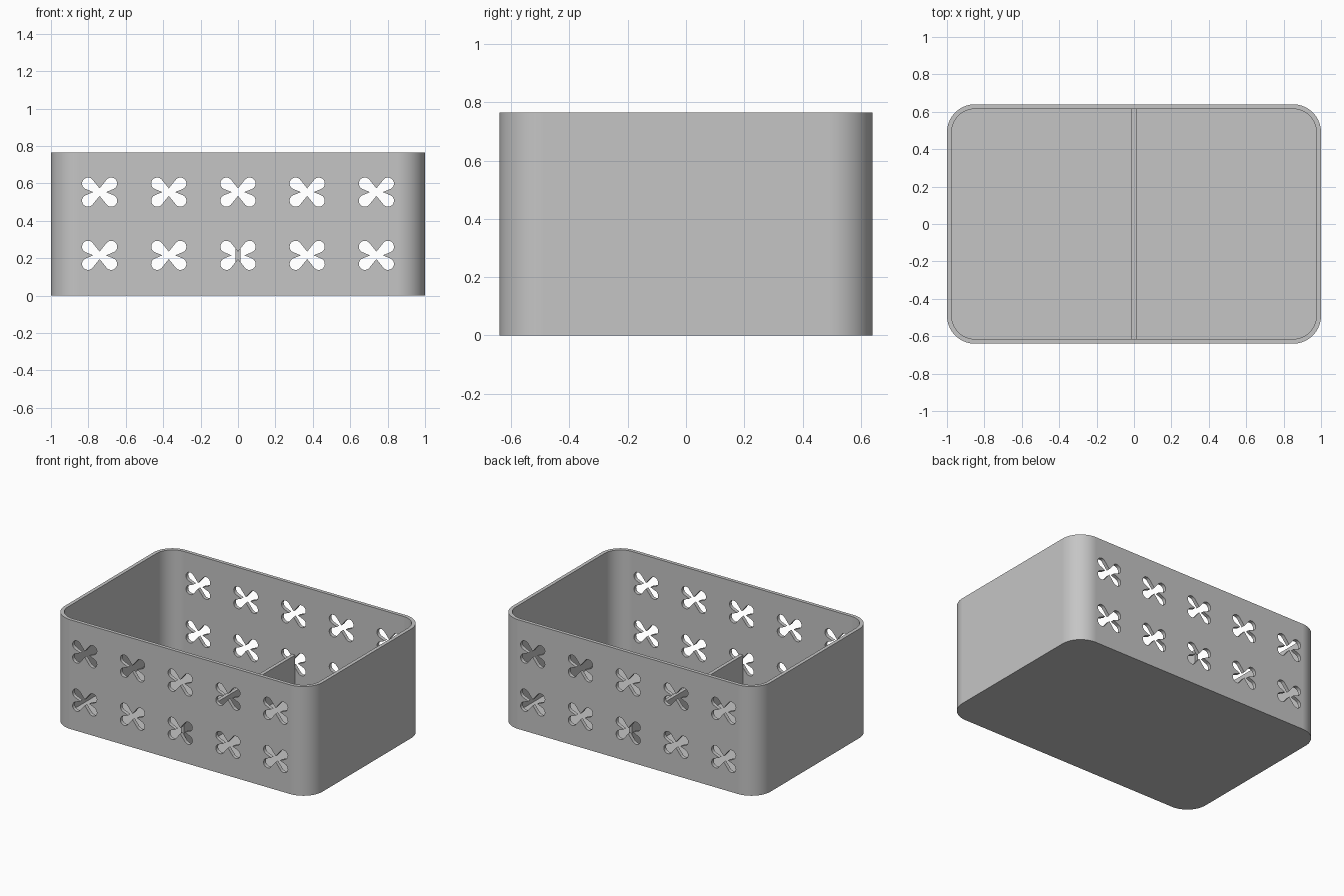
import bpy, bmesh
from math import sin, cos, pi, atan2, radians

default = bpy.data.objects.get("Cube")
if default:
    bpy.data.objects.remove(default)

LENGTH, DEPTH, HEIGHT = 2.0, 1.28, 0.765
WALL, RADIUS = 0.025, 0.15
DIVIDER_TOP = 0.27

grey = bpy.data.materials.new("plain grey")
grey.use_nodes = True
colour = (0.56, 0.56, 0.56, 1)
grey.diffuse_color = colour
grey.node_tree.nodes["Principled BSDF"].inputs["Base Color"].default_value = colour


def make_object(name, bm):
    bmesh.ops.recalc_face_normals(bm, faces=bm.faces)
    mesh = bpy.data.meshes.new(name)
    bm.to_mesh(mesh)
    bm.free()
    mesh.materials.append(grey)
    obj = bpy.data.objects.new(name, mesh)
    bpy.context.collection.objects.link(obj)
    return obj


def rounded_ring(bm, inset, z, steps=16):
    """Ring of vertices around a rounded rectangle."""
    r = RADIUS - inset
    cx, cy = LENGTH / 2 - RADIUS, DEPTH / 2 - RADIUS
    ring = []
    for q, (sx, sy) in enumerate(((1, 1), (-1, 1), (-1, -1), (1, -1))):
        for i in range(steps + 1):
            a = (q + i / steps) * pi / 2
            ring.append(bm.verts.new((sx * cx + r * cos(a), sy * cy + r * sin(a), z)))
    return ring


def bridge(bm, a, b):
    for i in range(len(a)):
        j = (i + 1) % len(a)
        bm.faces.new((a[i], a[j], b[j], b[i]))


def cross_outline():
    """Four flared, round-ended arms meeting in narrow notches."""
    ax, az, r = 0.062, 0.046, 0.032
    notches = ((0, 0.02), (-0.034, 0), (0, -0.02), (0.034, 0))
    points = []
    for (sx, sz), notch in zip(((1, 1), (-1, 1), (-1, -1), (1, -1)), notches):
        mid = atan2(sz * az, sx * ax)
        for i in range(13):
            a = mid + radians(-100 + 200 * i / 12)
            points.append((sx * ax + r * cos(a), sz * az + r * sin(a)))
        points.append(notch)
    return points


# Open box: outer wall, rim, inner wall, floor
bm = bmesh.new()
rings = [rounded_ring(bm, inset, z) for inset, z in
         ((0, 0), (0, HEIGHT), (WALL, HEIGHT), (WALL, WALL))]
for lower, upper in zip(rings, rings[1:]):
    bridge(bm, lower, upper)
bm.faces.new(rings[0])
bm.faces.new(rings[-1])
box = make_object("box_shell", bm)

# Cross-shaped openings through the front and back walls
bm = bmesh.new()
for row_z in (0.215, 0.553):
    for column in range(-2, 3):
        ends = [[bm.verts.new((column * 0.37 + x, y, row_z + z))
                 for x, z in cross_outline()] for y in (-1, 1)]
        bridge(bm, *ends)
        for end in ends:
            bm.faces.new(end)
cutter = make_object("cross_cutter", bm)
cutter.hide_render = True

cut = box.modifiers.new("cross openings", 'BOOLEAN')
cut.operation = 'DIFFERENCE'
cut.solver = 'EXACT'
cut.object = cutter
bpy.ops.object.select_all(action='DESELECT')
box.select_set(True)
bpy.context.view_layer.objects.active = box
bpy.ops.object.modifier_apply(modifier=cut.name)
bpy.data.objects.remove(cutter)

# Smooth corners, crisp edges
bpy.ops.object.shade_smooth_by_angle(angle=radians(30))
weighted = box.modifiers.new("even shading", 'WEIGHTED_NORMAL')
weighted.keep_sharp = True

# Low divider across the middle
bm = bmesh.new()
bmesh.ops.create_cube(bm, size=1)
bmesh.ops.scale(bm, vec=(WALL, DEPTH - 2 * WALL, DIVIDER_TOP - WALL), verts=bm.verts)
bmesh.ops.translate(bm, vec=(0, 0, (DIVIDER_TOP + WALL) / 2), verts=bm.verts)
make_object("divider", bm)
